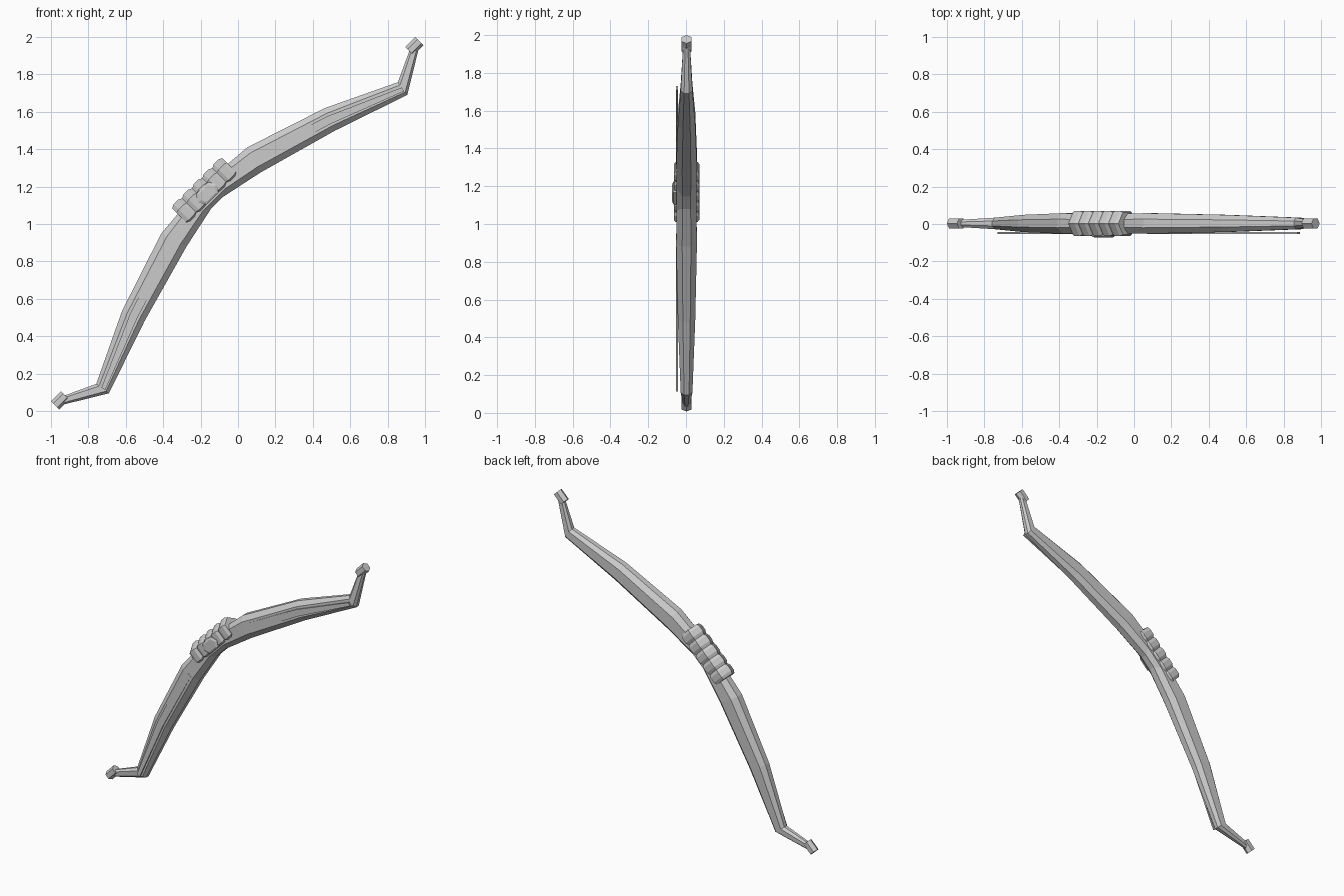
import bpy, bmesh, math
from mathutils import Vector

if "Cube" in bpy.data.objects:
    bpy.data.objects.remove(bpy.data.objects["Cube"])

R = math.sqrt(0.5)
YC = 0.003
U = Vector((R, 0, R))       # along the bow
V = Vector((-R, 0, R))      # outward from the string side

def uv(u, v, y=0.0):
    return Vector((0, YC + y, 1)) + U * u + V * v

def mirrored(x, z):
    return (1 - z, 1 - x)

def loft(name, rings):
    # skin a list of vertex loops and cap both ends
    bm = bmesh.new()
    loops = [[bm.verts.new(p) for p in r] for r in rings]
    n = len(loops[0])
    for a, b in zip(loops, loops[1:]):
        for i in range(n):
            j = (i + 1) % n
            bm.faces.new((a[i], a[j], b[j], b[i]))
    bm.faces.new(loops[0])
    bm.faces.new(loops[-1])
    bmesh.ops.recalc_face_normals(bm, faces=bm.faces[:])
    me = bpy.data.meshes.new(name)
    bm.to_mesh(me)
    bm.free()
    ob = bpy.data.objects.new(name, me)
    bpy.context.collection.objects.link(ob)
    return ob

def hex_ring(u, v, r):
    # hexagon across the bow axis, corners towards +v and -v
    return [uv(u, v + r * math.cos(k * math.pi / 3), r * math.sin(k * math.pi / 3))
            for k in range(6)]

# bow stave: outer point, inner point, half width
half = [((-0.05, 1.325), (-0.08, 1.145), 0.052),
        ((0.05, 1.41), (0.12, 1.275), 0.055),
        ((0.465, 1.62), (0.52, 1.5), 0.046),
        ((0.855, 1.758), (0.905, 1.69), 0.031),
        ((0.925, 1.95), (0.967, 1.94), 0.018)]
stations = [(mirrored(*o), mirrored(*i), w) for o, i, w in reversed(half)] + half
section = [(1, .42), (.55, 1), (-.55, 1), (-1, .42),
           (-1, -.42), (-.55, -1), (.55, -1), (1, -.42)]
rings = []
for o, i, w in stations:
    po, pi = Vector((o[0], YC, o[1])), Vector((i[0], YC, i[1]))
    mid, arm = (po + pi) / 2, (po - pi) / 2
    rings.append([mid + arm * a + Vector((0, w * b, 0)) for a, b in section])
loft("bow_stave", rings)

# grip wraps
pitch = 0.076
for k in range(5):
    c = (k - 2) * pitch
    loft(f"grip_wrap_{k + 1}", [hex_ring(c - pitch / 2, 0.24, 0.068),
                                hex_ring(c - 0.018, 0.24, 0.078),
                                hex_ring(c + 0.018, 0.24, 0.078),
                                hex_ring(c + pitch / 2, 0.24, 0.068)])

# grip boss on the front
boss = [(-.07, 0), (-.045, .04), (.045, .04), (.07, 0), (.045, -.04), (-.045, -.04)]
loft("grip_boss", [[uv(u * s, 0.232 + v * s, y) for u, v in boss]
                   for y, s in ((-0.05, 1), (-0.07, 1), (-0.076, 0.75))])

# thin inlay strips and tip nocks on both limbs
strip = [((0.07, 1.365), (0.095, 1.32)), ((0.475, 1.575), (0.495, 1.535)),
         ((0.875, 1.73), (0.888, 1.71))]
for side in ("upper", "lower"):
    m = mirrored if side == "lower" else (lambda x, z: (x, z))
    rings = []
    for a, b in strip:
        a, b = m(*a), m(*b)
        rings.append([Vector((p[0], y, p[1])) for p, y in
                      ((a, -0.053), (b, -0.053), (b, -0.043), (a, -0.043))])
    loft(f"{side}_inlay_strip", rings)
    s = 1 if side == "upper" else -1
    loft(f"{side}_tip_nock", [hex_ring(s * u, 0.005, 0.031) for u in (1.302, 1.378)])
